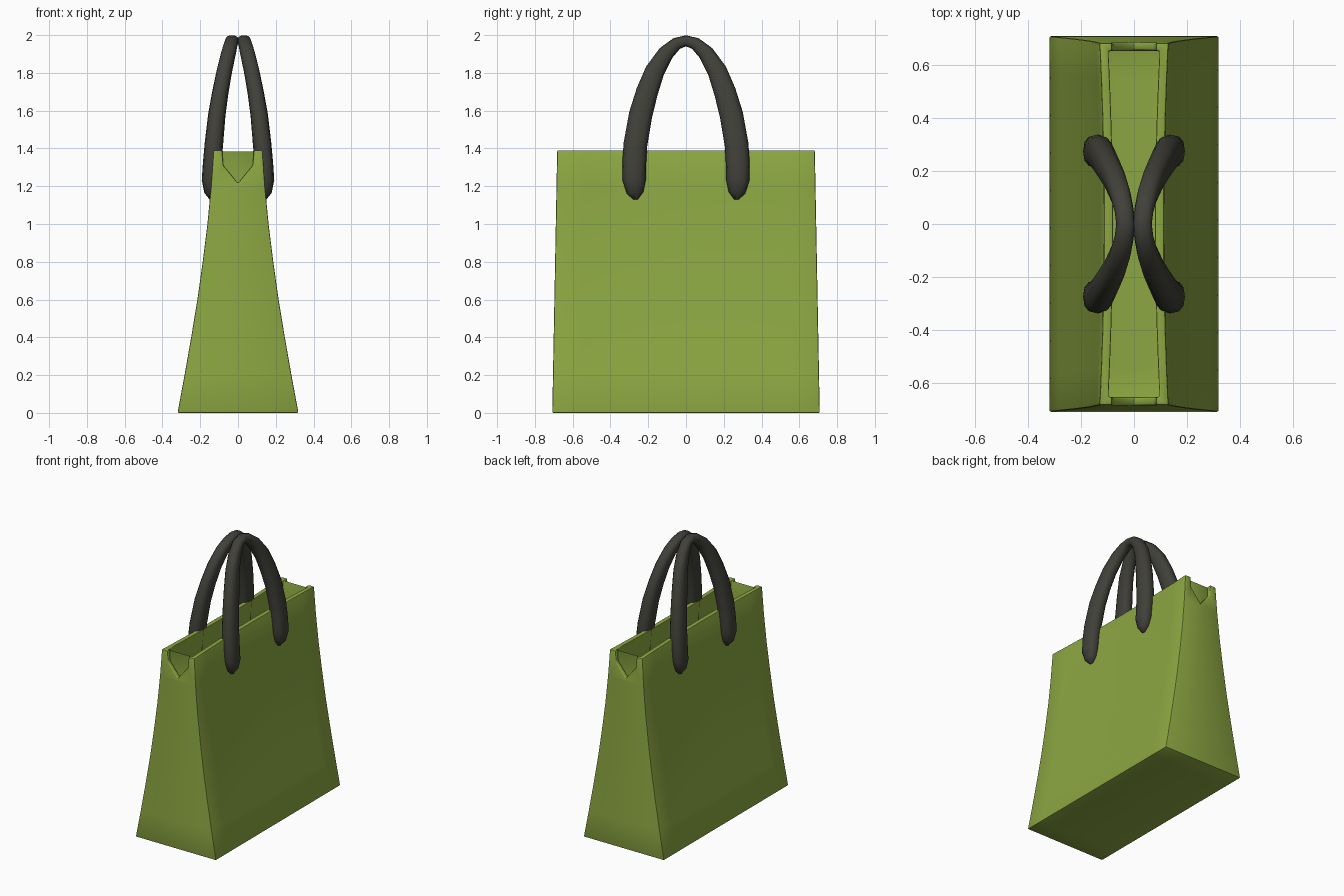
import bpy, bmesh
from mathutils import Vector
from math import cos, sin, tau, copysign

if "Cube" in bpy.data.objects:
    bpy.data.objects.remove(bpy.data.objects["Cube"])


def material(name, rgb):
    m = bpy.data.materials.new(name)
    m.diffuse_color = (*rgb, 1)
    m.use_nodes = True
    m.node_tree.nodes["Principled BSDF"].inputs["Base Color"].default_value = m.diffuse_color
    return m


green = material("olive_green", (0.262, 0.385, 0.054))
charcoal = material("charcoal", (0.052, 0.051, 0.041))


def make_object(name, bm, mat=None):
    bmesh.ops.recalc_face_normals(bm, faces=bm.faces)
    mesh = bpy.data.meshes.new(name)
    bm.to_mesh(mesh)
    bm.free()
    if mat:
        mesh.materials.append(mat)
    ob = bpy.data.objects.new(name, mesh)
    bpy.context.collection.objects.link(ob)
    return ob


def activate(ob):
    bpy.ops.object.select_all(action='DESELECT')
    ob.select_set(True)
    bpy.context.view_layer.objects.active = ob


def loft(bm, rings):
    """Skin a list of point rings and cap both ends."""
    rows = [[bm.verts.new(p) for p in ring] for ring in rings]
    n = len(rows[0])
    for a, b in zip(rows, rows[1:]):
        for i in range(n):
            j = (i + 1) % n
            bm.faces.new((a[i], a[j], b[j], b[i]))
    bm.faces.new(rows[0][::-1])
    bm.faces.new(rows[-1])


# Bag body: flared open shell, its long walls slightly pinched at the rim
profile = [(0, .32), (.2, .283), (.4, .248), (.6, .215), (.8, .187),
           (1.0, .162), (1.2, .143), (1.39, .13)]


def half_width(z):
    for (z0, w0), (z1, w1) in zip(profile, profile[1:]):
        if z <= z1:
            return w0 + (w1 - w0) * (z - z0) / (z1 - z0)
    return profile[-1][1]


def body_ring(z, inset):
    t = z / 1.39
    half_y = .708 - .026 * t - inset * .9
    steps = [k / 5 for k in range(-5, 6)]

    def point(side, s):
        pinch = 1 - .13 * (1 - s * s) * t * t
        return (side * (half_width(z) * pinch - inset), s * half_y, z)
    return [point(1, s) for s in steps] + [point(-1, -s) for s in steps]


levels = [z for z, w in profile]
bm = bmesh.new()
loft(bm, [body_ring(z, 0) for z in levels]
     + [body_ring(z, .034) for z in reversed([.035] + levels[1:])])
body = make_object("bag_body", bm, green)

# V notches in the two end panels
notch = [(-.088, 1.45), (-.078, 1.31), (0, 1.215), (.078, 1.31), (.088, 1.45)]
bm = bmesh.new()
for s in (-1, 1):
    loft(bm, [[(x, s * y, z) for x, z in notch] for y in (.6, .8)])
cutter = make_object("notch_cutter", bm)
cutter.hide_render = True
activate(body)
mod = body.modifiers.new("notches", 'BOOLEAN')
mod.operation = 'DIFFERENCE'
mod.solver = 'EXACT'
mod.object = cutter
bpy.ops.object.modifier_apply(modifier=mod.name)
bpy.data.objects.remove(cutter)

# Softened seams
mod = body.modifiers.new("soft_edges", 'BEVEL')
mod.width = .01
mod.segments = 2
mod.limit_method = 'ANGLE'
mod.angle_limit = .6
bpy.ops.object.modifier_apply(modifier=mod.name)
bpy.ops.object.shade_smooth_by_angle(angle=.7)

# Handles: x, y, z, half size across, half size in the arch plane
half_path = [(.140, .266, 1.130, .010, .012), (.142, .270, 1.165, .036, .044),
             (.143, .274, 1.230, .049, .061), (.137, .274, 1.320, .049, .063),
             (.128, .268, 1.420, .049, .063), (.112, .240, 1.580, .046, .062),
             (.093, .206, 1.700, .043, .058), (.072, .165, 1.810, .041, .052),
             (.050, .106, 1.905, .039, .042), (.037, .050, 1.955, .036, .033),
             (.032, .000, 1.970, .035, .029)]
path = half_path + [(x, -y, z, a, b) for x, y, z, a, b in half_path[-2::-1]]


def rounded(v):
    return copysign(abs(v) ** .8, v)


def handle(name, side):
    pts = [Vector((side * p[0], p[1], p[2])) for p in path]
    rings = []
    for i, p in enumerate(pts):
        tangent = (pts[min(i + 1, len(pts) - 1)] - pts[max(i - 1, 0)]).normalized()
        across = Vector((1, 0, 0))
        across = (across - tangent * across.dot(tangent)).normalized()
        inward = tangent.cross(across)
        a, b = path[i][3:]
        rings.append([p + across * a * rounded(cos(tau * k / 12))
                      + inward * b * rounded(sin(tau * k / 12)) for k in range(12)])
    bm = bmesh.new()
    loft(bm, rings)
    ob = make_object(name, bm, charcoal)
    activate(ob)
    bpy.ops.object.shade_smooth_by_angle(angle=.9)


handle("right_handle", 1)
handle("left_handle", -1)
